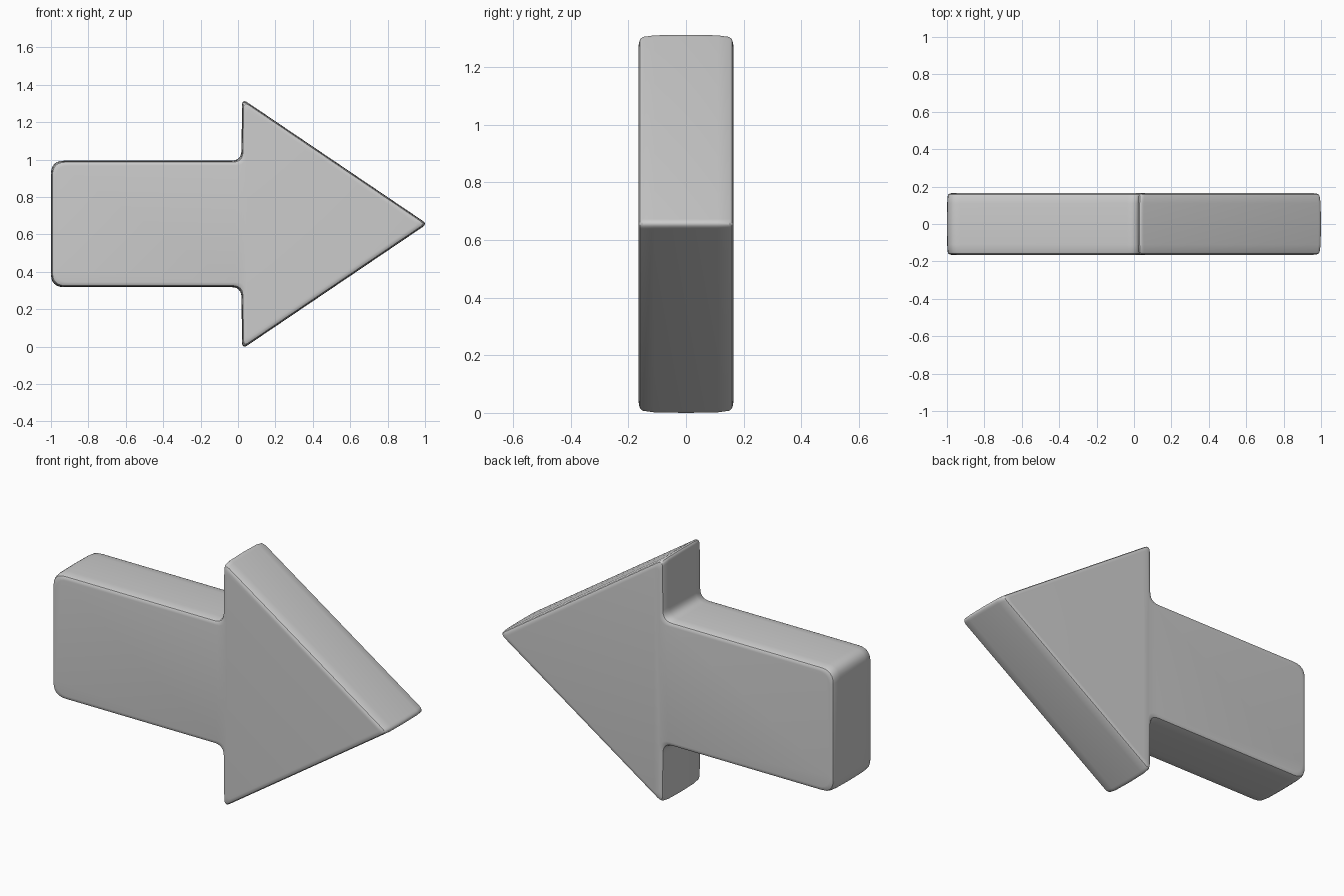
import bpy, bmesh
from mathutils import Vector

if "Cube" in bpy.data.objects:
    bpy.data.objects.remove(bpy.data.objects["Cube"])

CZ = 0.656       # height of the arrow's centre line
STEPS = 6        # segments per rounded corner

# upper half of the outline: x, height above centre line, corner rounding
half = [(-1.0, 0.338, 0.07), (0.018, 0.338, 0.055), (0.022, 0.669, 0.036)]
corners = half + [(1.012, 0.0, 0.03)] + [(x, -z, r) for x, z, r in reversed(half)]


def outline(inset):
    """Rounded outline, shrunk inwards by the inset."""
    n = len(corners)
    raw = [Vector(c[:2]) for c in corners]
    pts = []
    for i in range(n):
        a = (raw[i] - raw[i - 1]).normalized()
        b = (raw[(i + 1) % n] - raw[i]).normalized()
        na, nb = Vector((a.y, -a.x)), Vector((b.y, -b.x))
        pts.append(raw[i] + (na + nb) * inset / (1 + na.dot(nb)))
    result = []
    for i in range(n):
        p, r = pts[i], corners[i][2]
        s = p + (pts[i - 1] - p).normalized() * r
        e = p + (pts[(i + 1) % n] - p).normalized() * r
        for k in range(STEPS + 1):
            t = k / STEPS
            result.append(s * (1 - t) ** 2 + p * 2 * t * (1 - t) + e * t * t)
    return result


# depth layers with softened front and back rims
rim = [(0.165, 0.026), (0.1635, 0.015), (0.159, 0.008), (0.150, 0.004), (0.11, 0.001)]
layers = [(-y, d) for y, d in rim] + [(0, 0)] + [(y, d) for y, d in reversed(rim)]

bm = bmesh.new()
rings = [[bm.verts.new((p.x, y, p.y + CZ)) for p in outline(d)] for y, d in layers]
for r0, r1 in zip(rings, rings[1:]):
    for i in range(len(r0)):
        bm.faces.new((r0[i - 1], r0[i], r1[i], r1[i - 1]))
bm.faces.new(rings[0])
bm.faces.new(rings[-1])
bmesh.ops.recalc_face_normals(bm, faces=bm.faces)

# rest on the ground
low = min(v.co.z for v in bm.verts)
bmesh.ops.translate(bm, verts=bm.verts, vec=(0, 0, -low))

mesh = bpy.data.meshes.new("arrow")
bm.to_mesh(mesh)
bm.free()
arrow = bpy.data.objects.new("arrow", mesh)
bpy.context.collection.objects.link(arrow)
bpy.context.view_layer.objects.active = arrow
arrow.select_set(True)
bpy.ops.object.shade_smooth_by_angle()
